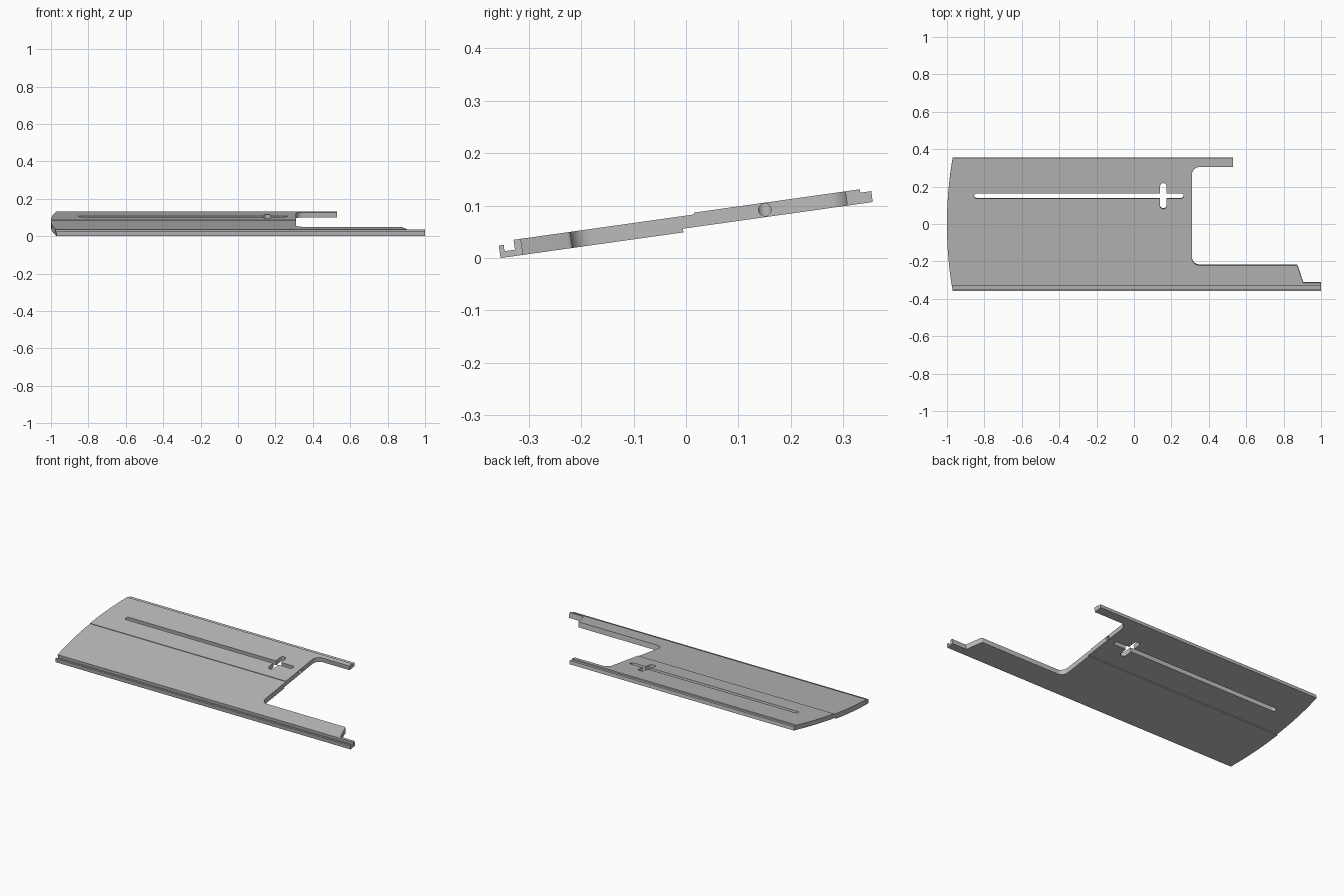
import bpy, bmesh
from math import sin, cos, pi, radians
from mathutils import Matrix, Vector

cube = bpy.data.objects.get("Cube")
if cube:
    bpy.data.objects.remove(cube, do_unlink=True)

grey = bpy.data.materials.new("mid_grey")
grey.use_nodes = True
grey.diffuse_color = (0.5, 0.5, 0.5, 1)
grey.node_tree.nodes["Principled BSDF"].inputs["Base Color"].default_value = (0.5, 0.5, 0.5, 1)


def prism(name, points, offset):
    """Extrude a closed polygon of 3D points by an offset."""
    bm = bmesh.new()
    face = bm.faces.new([bm.verts.new(p) for p in points])
    ext = bmesh.ops.extrude_face_region(bm, geom=[face])
    bmesh.ops.translate(bm, vec=offset, verts=[g for g in ext["geom"] if isinstance(g, bmesh.types.BMVert)])
    bmesh.ops.recalc_face_normals(bm, faces=bm.faces)
    mesh = bpy.data.meshes.new(name)
    bm.to_mesh(mesh)
    bm.free()
    mesh.materials.append(grey)
    obj = bpy.data.objects.new(name, mesh)
    bpy.context.collection.objects.link(obj)
    return obj


def arc(cx, cy, r, start, end, steps=10):
    angles = [radians(start + (end - start) * i / steps) for i in range(steps + 1)]
    return [(cx + r * cos(a), cy + r * sin(a)) for a in angles]


def upright(name, outline):
    return prism(name, [(x, y, -0.1) for x, y in outline], Vector((0, 0, 0.2)))


def cut(target, cutter, operation):
    cutter.hide_render = True
    mod = target.modifiers.new("cut", "BOOLEAN")
    mod.operation = operation
    mod.solver = "EXACT"
    mod.object = cutter
    bpy.context.view_layer.objects.active = target
    bpy.ops.object.modifier_apply(modifier=mod.name)
    bpy.data.objects.remove(cutter, do_unlink=True)


# Plate cross-section: front lip and groove, mid step, rebated back edge
profile = [(-0.3575, 0), (-0.005, 0), (-0.005, 0.007), (0.361, 0.007),
           (0.361, 0.028), (0.340, 0.028), (0.340, 0.0345), (0.020, 0.0345),
           (0.020, 0.031), (-0.328, 0.031), (-0.328, 0.012), (-0.348, 0.012),
           (-0.348, 0.024), (-0.3575, 0.024)]
plate = prism("slotted_plate", [(-1.1, y, z) for y, z in profile], Vector((2.1, 0, 0)))

# Plan outline: bowed left end, two arms and a filleted notch on the right
outline = arc(1.14, 0, 2.14, 169, 191, 32)
outline += [(1.0, -0.42), (1.0, -0.314), (0.905, -0.314)]
outline += arc(0.866, -0.2285, 0.01, 15, 90, 4)
outline += arc(0.35, -0.1785, 0.04, 270, 180)
outline += arc(0.35, 0.272, 0.04, 180, 90)
outline += [(0.53, 0.312), (0.53, 0.42)]
cut(plate, upright("outline_cutter", outline), "INTERSECT")

# Long slot and short crossing slot
r = 0.0135
cut(plate, upright("slot_cutter", arc(0.252, 0.156, r, -90, 90) + arc(-0.842, 0.156, r, 90, 270)), "DIFFERENCE")
r = 0.0175
cut(plate, upright("cross_slot_cutter", arc(0.157, 0.208, r, 0, 180) + arc(0.157, 0.104, r, 180, 360)), "DIFFERENCE")

# Round bore from the notch into the long slot
ring = arc(0.155, 0.021, 0.012, 0, 345, 23)
cut(plate, prism("bore_cutter", [(0.25, y, z) for y, z in ring], Vector((0.1, 0, 0))), "DIFFERENCE")

# Tilt the plate and set it on the ground
plate.data.transform(Matrix.Rotation(radians(8), 4, "X"))
lowest = min(v.co.z for v in plate.data.vertices)
plate.data.transform(Matrix.Translation((0, 0, -lowest)))

bpy.ops.object.select_all(action="DESELECT")
plate.select_set(True)
bpy.context.view_layer.objects.active = plate
bpy.ops.object.shade_smooth_by_angle(angle=radians(25))
